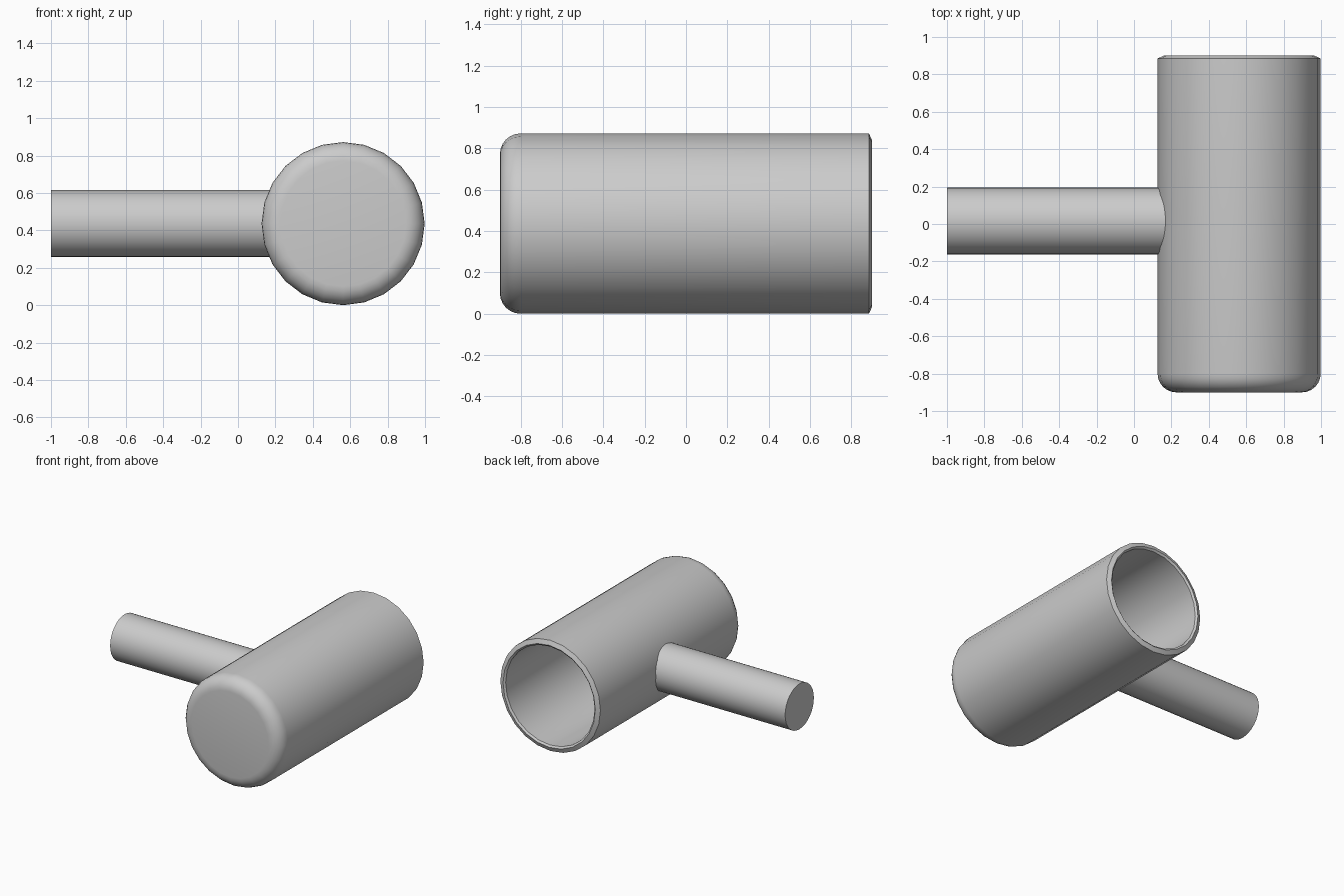
import bpy, bmesh, math

if "Cube" in bpy.data.objects:
    bpy.data.objects.remove(bpy.data.objects["Cube"])

CX, CZ, R = 0.562, 0.436, 0.436


def ring_surface(name, rings, sides, place):
    """Closed lathe: rings of (radius, distance along axis), capped at both ends."""
    bm = bmesh.new()
    loops = []
    for r, d in rings:
        loops.append([bm.verts.new(place(r * math.cos(2 * math.pi * i / sides),
                                         r * math.sin(2 * math.pi * i / sides), d))
                      for i in range(sides)])
    for a, b in zip(loops, loops[1:]):
        for i in range(sides):
            j = (i + 1) % sides
            bm.faces.new((a[i], a[j], b[j], b[i]))
    bm.faces.new(loops[0])
    bm.faces.new(loops[-1])
    bmesh.ops.recalc_face_normals(bm, faces=bm.faces[:])
    mesh = bpy.data.meshes.new(name)
    bm.to_mesh(mesh)
    bm.free()
    obj = bpy.data.objects.new(name, mesh)
    bpy.context.collection.objects.link(obj)
    bpy.ops.object.select_all(action='DESELECT')
    obj.select_set(True)
    bpy.context.view_layer.objects.active = obj
    bpy.ops.object.shade_smooth_by_angle(angle=math.radians(32))
    return obj


def fillet(radius, end, size, steps=6):
    """Rounded corner from the flat end out to the side wall."""
    return [(radius - size + size * math.sin(t), end + size - size * math.cos(t))
            for t in (math.pi / 2 * k / steps for k in range(steps + 1))]


# Hollow cup: rounded base, chamfered rim, inner wall and floor
outer = fillet(R, -0.9, 0.1)
inner = fillet(0.388, -0.855, 0.06)[::-1]
rim = [(R, 0.885), (0.402, 0.9), (0.388, 0.888)]
ring_surface("cup_body", outer + rim + inner, 24,
             lambda u, v, d: (CX + u, d, CZ + v))

# Straight round handle, ending inside the cup wall
ring_surface("handle", [(0.179, -1.0), (0.179, 0.168)], 32,
             lambda u, v, d: (d, 0.016 + u, CZ + v))
